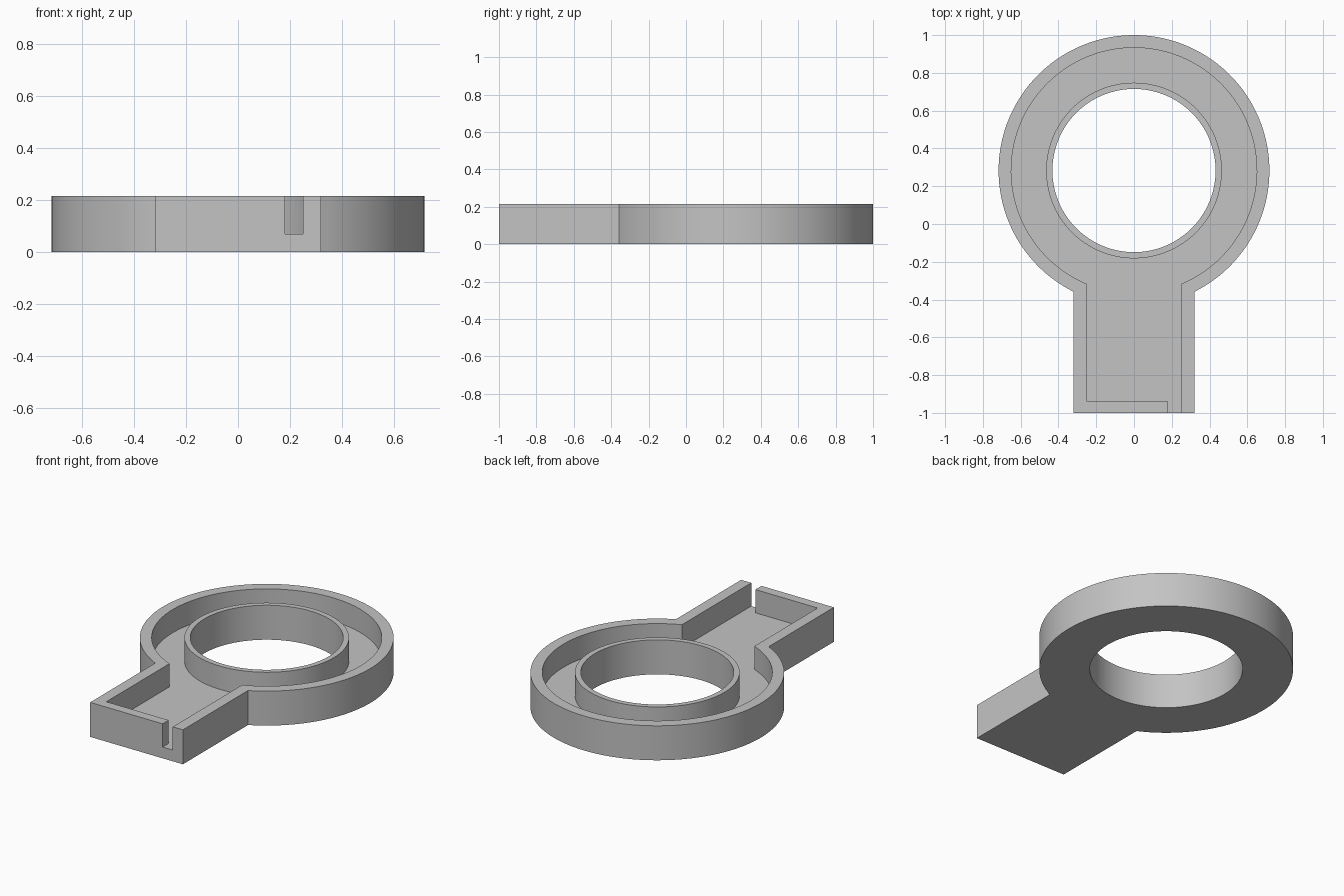
import bpy, bmesh, math

if "Cube" in bpy.data.objects:
    bpy.data.objects.remove(bpy.data.objects["Cube"], do_unlink=True)

CENTRE_Y = 0.283
HEIGHT = 0.215
FLOOR = 0.07
FRONT = -1.0

grey = bpy.data.materials.new("plain grey")
grey.use_nodes = True
colour = (0.55, 0.55, 0.55, 1)
grey.diffuse_color = colour
grey.node_tree.nodes["Principled BSDF"].inputs["Base Color"].default_value = colour


def arc(radius, half_width=0.0, steps=128):
    """Arc around the ring centre, leaving a gap of the given half width at the front."""
    gap = math.asin(half_width / radius)
    start, sweep = gap - math.pi / 2, 2 * math.pi - 2 * gap
    count = steps + 1 if half_width else steps
    return [(radius * math.cos(start + sweep * i / steps),
             CENTRE_Y + radius * math.sin(start + sweep * i / steps))
            for i in range(count)]


def solid(name, outlines, bottom, top):
    """Upright solid from an outer outline and any hole outlines."""
    bm = bmesh.new()
    rims = [[], []]
    for outline in outlines:
        low, high = [[bm.verts.new((x, y, z)) for x, y in outline] for z in (bottom, top)]
        for i in range(len(outline)):
            bm.faces.new((low[i - 1], low[i], high[i], high[i - 1]))
            rims[0].append(bm.edges.get((low[i - 1], low[i])))
            rims[1].append(bm.edges.get((high[i - 1], high[i])))
    for rim in rims:
        bmesh.ops.triangle_fill(bm, edges=rim, use_beauty=True)
    bmesh.ops.recalc_face_normals(bm, faces=bm.faces[:])
    mesh = bpy.data.meshes.new(name)
    bm.to_mesh(mesh)
    bm.free()
    mesh.materials.append(grey)
    obj = bpy.data.objects.new(name, mesh)
    bpy.context.collection.objects.link(obj)
    return obj


# Keyhole-shaped body with a round through hole
body = solid("ring_tray",
             [arc(0.717, 0.32) + [(-0.32, FRONT), (0.32, FRONT)], arc(0.432)],
             0, HEIGHT)

# Pocket around the inner collar, running out through the slot in the end wall
pocket = solid("pocket_cutter",
               [arc(0.65, 0.25) + [(-0.25, -0.94), (0.18, -0.94),
                                   (0.18, FRONT - 0.1), (0.25, FRONT - 0.1)],
                arc(0.465)],
               FLOOR, HEIGHT + 0.1)
pocket.hide_render = True

cut = body.modifiers.new("pocket", "BOOLEAN")
cut.operation = "DIFFERENCE"
cut.solver = "EXACT"
cut.object = pocket

bpy.ops.object.select_all(action="DESELECT")
body.select_set(True)
bpy.context.view_layer.objects.active = body
bpy.ops.object.modifier_apply(modifier=cut.name)
bpy.data.objects.remove(pocket, do_unlink=True)

# Smooth round walls, crisp rims
bpy.ops.object.shade_smooth_by_angle(angle=math.radians(30))
